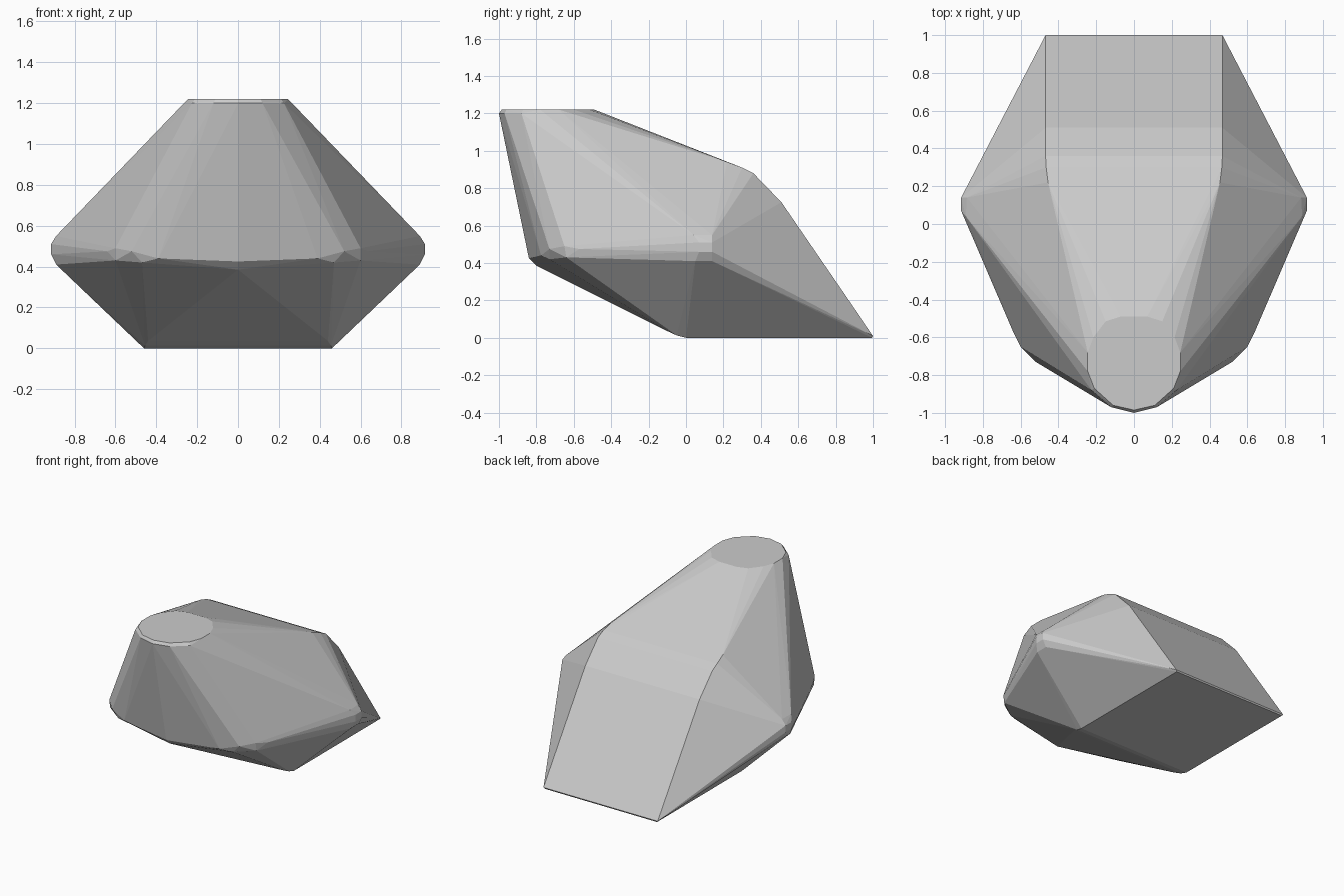
import bpy, bmesh

# Half profile points (x >= 0) of the faceted boulder-like body
crown = [(x, y, 1.22) for x, y in
         [(0, -0.985), (0.11, -0.96), (0.21, -0.87), (0.245, -0.78),
          (0.245, -0.68), (0.215, -0.6), (0.15, -0.515), (0.07, -0.49)]]
crown_lip = [(x, y, 1.20) for x, y in
             [(0, -1.0), (0.12, -0.97), (0.225, -0.88), (0.255, -0.78), (0.255, -0.68)]]

# Widest belt: front chin, front corners and side tips
chin = [(0, -0.84, 0.425), (0, -0.80, 0.385)]
corner = [(0.39, -0.775, 0.44), (0.52, -0.73, 0.475), (0.60, -0.65, 0.49),
          (0.64, -0.57, 0.475), (0.60, -0.64, 0.43), (0.47, -0.73, 0.42)]
tip = [(0.915, 0.07, 0.46), (0.915, 0.14, 0.46), (0.915, 0.07, 0.51), (0.915, 0.14, 0.51),
       (0.89, 0.04, 0.55), (0.885, 0.14, 0.55), (0.89, 0.05, 0.41), (0.89, 0.14, 0.41)]

# Sloping back panel and flat base
back = [(0.455, 0.22, 0.94), (0.465, 0.30, 0.91), (0.468, 0.36, 0.88),
        (0.468, 0.51, 0.725), (0.468, 1.0, 0.01)]
base = [(0.46, 0.995, 0), (0.46, 0, 0), (0.455, -0.05, 0.013), (0.44, -0.10, 0.036)]

# Mirror across x and wrap in a convex skin
bm = bmesh.new()
for x, y, z in crown + crown_lip + chin + corner + tip + back + base:
    for sx in ({x, -x} if x else {0}):
        bm.verts.new((sx, y, z))
res = bmesh.ops.convex_hull(bm, input=bm.verts)
loose = [v for v in bm.verts if not v.link_faces]
bmesh.ops.delete(bm, geom=loose, context='VERTS')
bmesh.ops.dissolve_limit(bm, angle_limit=0.01, verts=bm.verts, edges=bm.edges)
bmesh.ops.recalc_face_normals(bm, faces=bm.faces)

mesh = bpy.data.meshes.new("faceted_body")
bm.to_mesh(mesh)
bm.free()
body = bpy.data.objects.new("faceted_body", mesh)
bpy.context.collection.objects.link(body)
